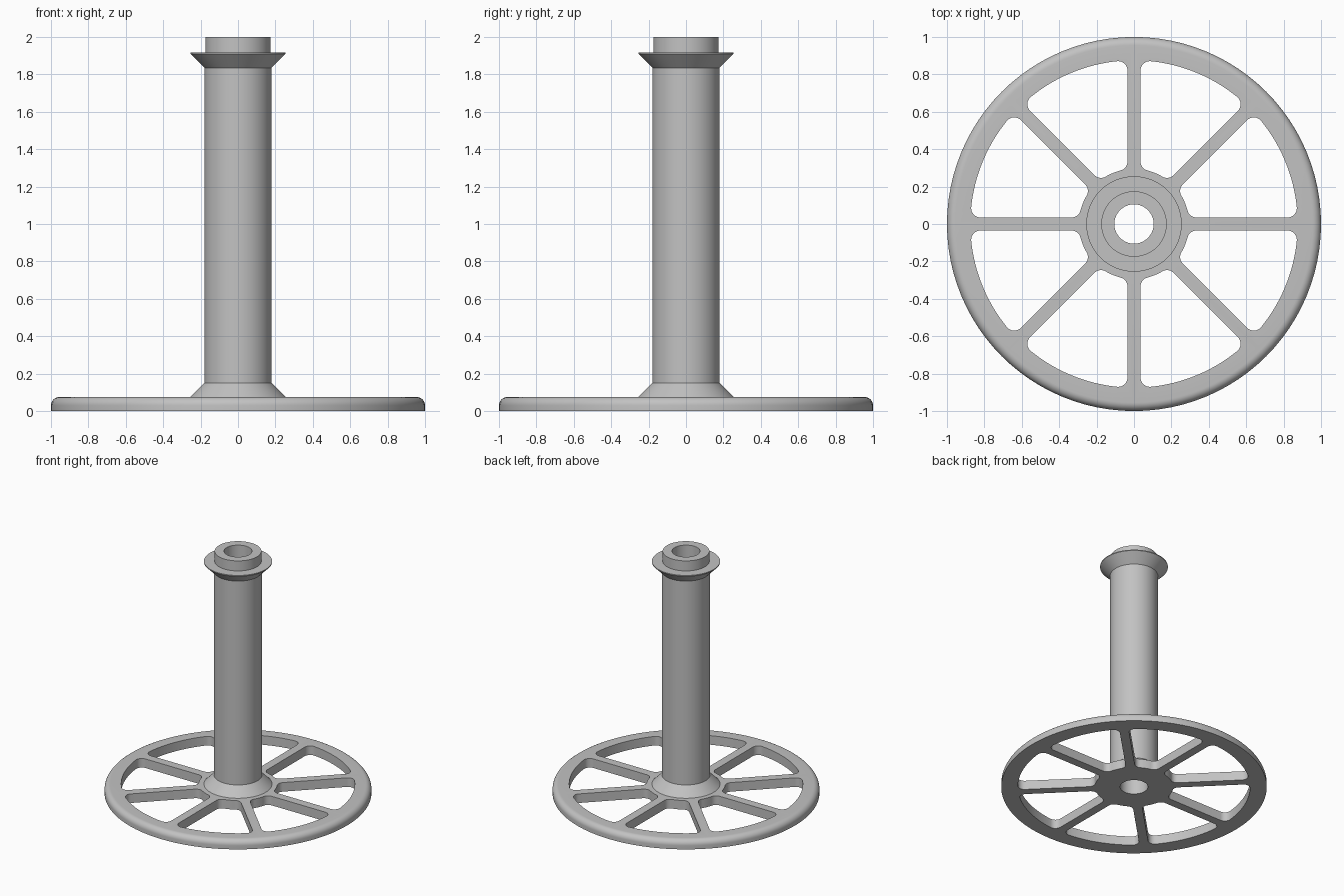
import bpy, bmesh
from math import sin, cos, pi, atan2, sqrt, radians

cube = bpy.data.objects.get("Cube")
if cube:
    bpy.data.objects.remove(cube, do_unlink=True)

SEGMENTS = 96
BORE, TUBE, FLARE = 0.105, 0.18, 0.255   # radii along the stem
PLATE = 0.075                            # wheel thickness

grey = bpy.data.materials.new("plain grey")
grey.use_nodes = True
grey.diffuse_color = (0.54, 0.54, 0.54, 1)
grey.node_tree.nodes["Principled BSDF"].inputs["Base Color"].default_value = grey.diffuse_color


def finish(name, bm):
    bmesh.ops.recalc_face_normals(bm, faces=bm.faces)
    mesh = bpy.data.meshes.new(name)
    bm.to_mesh(mesh)
    bm.free()
    mesh.materials.append(grey)
    obj = bpy.data.objects.new(name, mesh)
    bpy.context.collection.objects.link(obj)
    return obj


def smooth(obj):
    bpy.ops.object.select_all(action='DESELECT')
    obj.select_set(True)
    bpy.context.view_layer.objects.active = obj
    bpy.ops.object.shade_smooth_by_angle(angle=radians(30))


def lathe(name, profile, closed):
    """Revolve (radius, height) points around the z axis."""
    bm = bmesh.new()
    rings = []
    for i in range(SEGMENTS):
        a = 2 * pi * i / SEGMENTS
        rings.append([bm.verts.new((r * cos(a), r * sin(a), z)) for r, z in profile])
    count = len(profile)
    for i, ring in enumerate(rings):
        other = rings[(i + 1) % SEGMENTS]
        for j in range(count if closed else count - 1):
            k = (j + 1) % count
            bm.faces.new((ring[j], other[j], other[k], ring[k]))
    return finish(name, bm)


def arc(cx, cy, r, start, end, steps):
    angles = [start + (end - start) * i / steps for i in range(steps + 1)]
    return [(cx + r * cos(a), cy + r * sin(a)) for a in angles]


def window_outline(inner, outer, half_spoke, fillet):
    """Rounded sector between two spokes, mirrored about its middle."""
    mid, y = pi / 8, half_spoke + fillet
    xo = sqrt((outer - fillet) ** 2 - y * y)
    xi = sqrt((inner + fillet) ** 2 - y * y)
    ao, ai = atan2(y, xo), atan2(y, xi)
    half = arc(0, 0, outer, mid, ao, 10)
    half += arc(xo, y, fillet, ao, -pi / 2, 8)[1:]
    half += arc(xi, y, fillet, -pi / 2, ai - pi, 8)
    half += arc(0, 0, inner, ai, mid, 4)[1:]
    c, s = cos(2 * mid), sin(2 * mid)
    mirrored = [(px * c + py * s, px * s - py * c) for px, py in reversed(half[1:-1])]
    return half + mirrored


# Wheel: flat disc with a rounded upper rim
rim = 0.045
rounded = arc(1 - rim, PLATE - rim, rim, 0, pi / 2, 8)
wheel = lathe("spoked_wheel",
              [(BORE, 0), (1, 0)] + rounded + [(FLARE, PLATE), (BORE, PLATE)], True)

# Eight windows leave eight spokes
bm = bmesh.new()
outline = window_outline(0.295, 0.875, 0.035, 0.05)
for n in range(8):
    c, s = cos(n * pi / 4), sin(n * pi / 4)
    base = bm.faces.new([bm.verts.new((x * c - y * s, x * s + y * c, -0.1)) for x, y in outline])
    grown = bmesh.ops.extrude_face_region(bm, geom=[base])["geom"]
    bmesh.ops.translate(bm, vec=(0, 0, 0.3),
                        verts=[v for v in grown if isinstance(v, bmesh.types.BMVert)])
cutter = finish("window_cutter", bm)
cutter.hide_render = True

cut = wheel.modifiers.new("windows", 'BOOLEAN')
cut.operation = 'DIFFERENCE'
cut.solver = 'EXACT'
cut.object = cutter
bpy.context.view_layer.objects.active = wheel
bpy.ops.object.modifier_apply(modifier=cut.name)
bpy.data.objects.remove(cutter, do_unlink=True)

# Remove the hub area hidden beneath the stem
bm = bmesh.new()
bm.from_mesh(wheel.data)
hidden = [f for f in bm.faces
          if all(v.co.z > PLATE - 0.001 and v.co.xy.length < FLARE + 0.001 for v in f.verts)]
bmesh.ops.delete(bm, geom=hidden, context='FACES')
bm.to_mesh(wheel.data)
bm.free()
smooth(wheel)

# Stem: flared foot, tube, conical collar, top spigot and through bore
stem = lathe("hollow_stem", [
    (FLARE, PLATE), (TUBE, 0.15), (TUBE, 1.835),
    (FLARE, 1.91), (FLARE, 1.917), (0.175, 1.917),
    (0.175, 2), (BORE, 2), (BORE, PLATE)], False)
smooth(stem)
